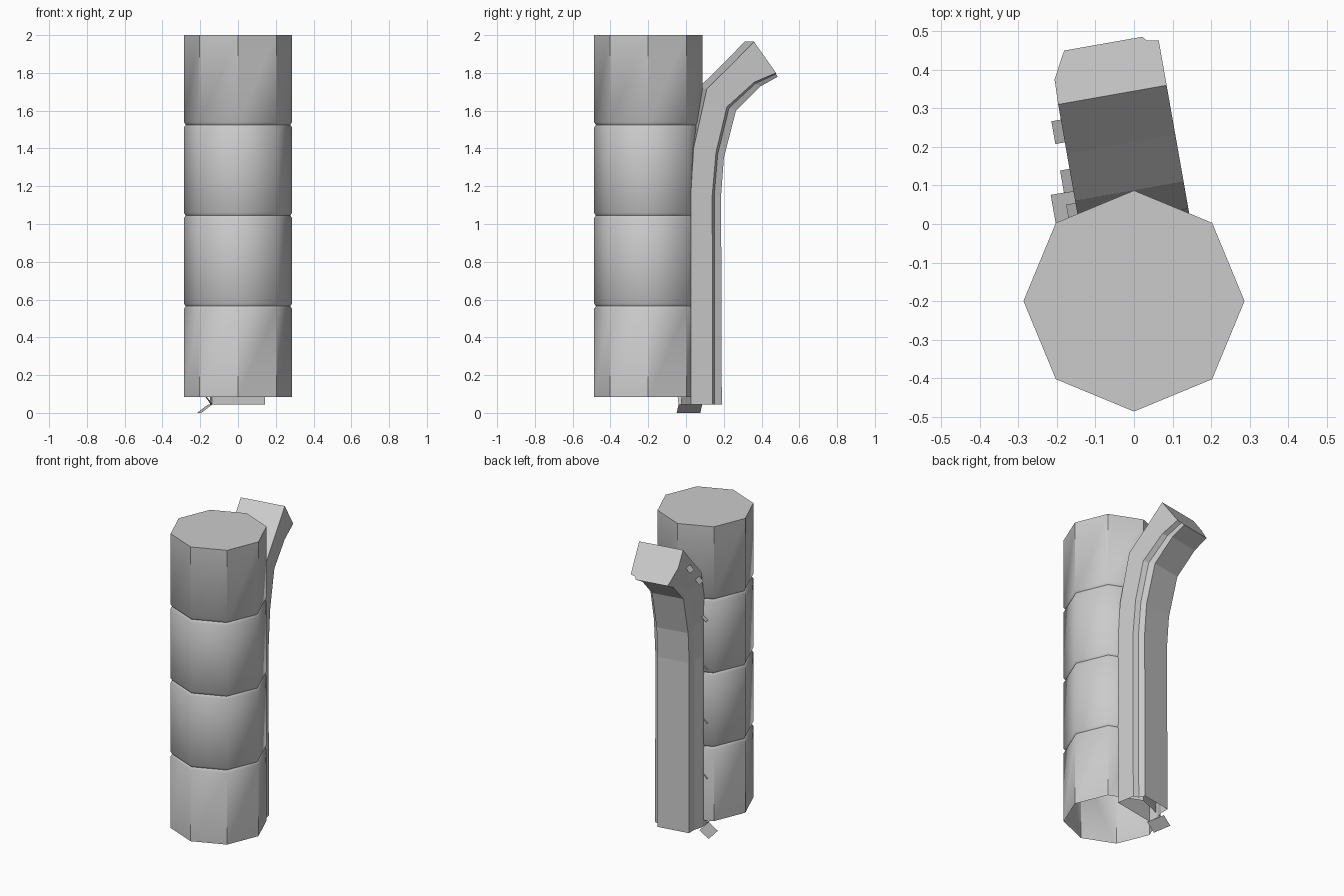
import bpy, bmesh, math
from mathutils import Matrix

if "Cube" in bpy.data.objects:
    bpy.data.objects.remove(bpy.data.objects["Cube"])

grey = bpy.data.materials.new("plain_grey")
grey.use_nodes = True
COLOUR = (0.6, 0.6, 0.6, 1)
grey.diffuse_color = COLOUR
grey.node_tree.nodes["Principled BSDF"].inputs["Base Color"].default_value = COLOUR


def finish(name, bm, matrix, smooth=False):
    mesh = bpy.data.meshes.new(name)
    bm.to_mesh(mesh)
    bm.free()
    obj = bpy.data.objects.new(name, mesh)
    obj.matrix_world = matrix
    mesh.materials.append(grey)
    bpy.context.collection.objects.link(obj)
    if smooth:
        bpy.ops.object.select_all(action='DESELECT')
        obj.select_set(True)
        bpy.context.view_layer.objects.active = obj
        bpy.ops.object.shade_smooth_by_angle(angle=math.radians(40))


def loft(name, rings, matrix, smooth=False):
    """Skin closed rings from bottom to top; the bottom stays open."""
    bm = bmesh.new()
    rows = [[bm.verts.new(p) for p in ring] for ring in rings]
    for low, high in zip(rows, rows[1:]):
        for i in range(len(low)):
            j = (i + 1) % len(low)
            bm.faces.new((low[i], low[j], high[j], high[i]))
    bm.faces.new(rows[-1])
    finish(name, bm, matrix, smooth)


# Octagonal column with three shallow grooves, open underneath
R = 0.287
levels = [(0.085, R)]
for z in (0.565, 1.045, 1.525):
    levels += [(z - 0.015, R), (z, R - 0.01), (z + 0.015, R)]
levels.append((2.0, R))
octagon = [i * math.pi / 4 for i in range(8)]
loft("column", [[(r * math.cos(a), r * math.sin(a), z) for a in octagon]
                for z, r in levels], Matrix.Translation((0, -0.2, 0)), True)

# Curved channel: front, step and back points (depth, height) of each section
turn = Matrix.Rotation(math.radians(10), 4, 'Z')
sections = [
    ((0, 0.045), (0.117, 0.045), (0.174, 0.045)),
    ((0, 1.15), (0.115, 1.15), (0.170, 1.15)),
    ((0.015, 1.40), (0.135, 1.377), (0.185, 1.35)),
    ((0.086, 1.715), (0.194, 1.62), (0.25, 1.60)),
    ((0.21, 1.835), (0.34, 1.75), (0.384, 1.73)),
    ((0.34, 1.965), (0.458, 1.80), (0.475, 1.78)),
]


def mix(a, b, t):
    return tuple(p + (q - p) * t for p, q in zip(a, b))


def channel_ring(front, step, back):
    return [(0.146, *front), (0.146, *step), (0.116, *mix(step, back, 0.3)),
            (0.105, *back), (-0.1, *back), (-0.11, *step),
            (-0.138, *mix(front, step, 0.55)), (-0.14, *front)]


loft("curved_channel", [channel_ring(*s) for s in sections], turn)


# Thin sloping tabs along one side of the channel
def tab(name, inner, outer, y0, y1):
    bm = bmesh.new()
    bm.faces.new([bm.verts.new(p) for p in (
        (inner[0], y0, inner[1]), (inner[0], y1, inner[1]),
        (outer[0], y1, outer[1]), (outer[0], y0, outer[1]))])
    finish(name, bm, turn)


tab("bottom_flap_lower", (-0.14, 0.045), (-0.2, 0), -0.015, 0.112)
tab("bottom_flap_upper", (-0.14, 0.045), (-0.17, 0.085), -0.015, 0.035)
for i, (y, z) in enumerate([(0, 0.39), (0, 0.75), (0, 1.1),
                            (0.02, 1.42), (0.11, 1.7), (0.24, 1.83)]):
    tab(f"side_tab_{i + 1}", (-0.138, z), (-0.165, z - 0.03), y, y + 0.06)
